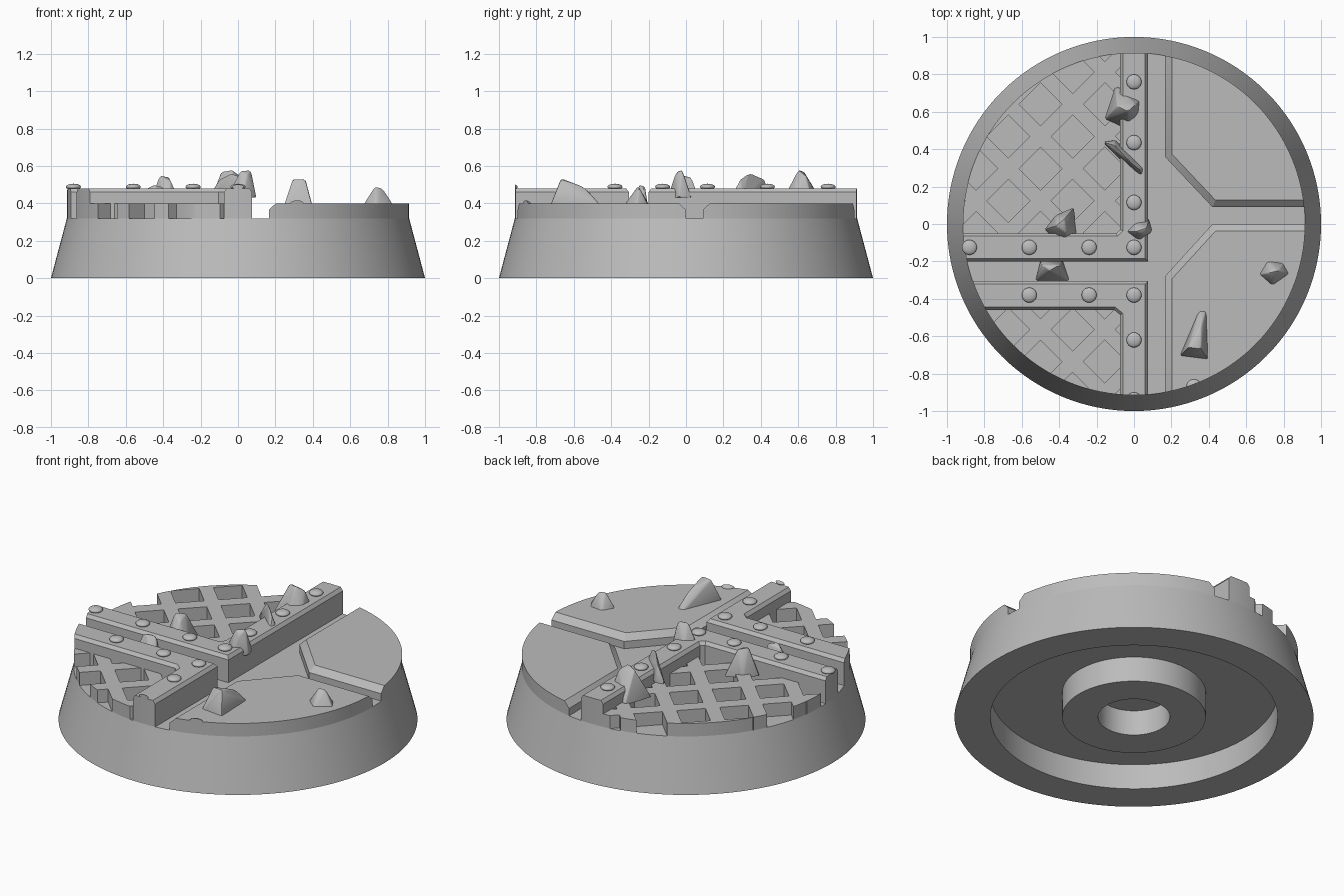
import bpy, bmesh, math
from mathutils import Vector

cube = bpy.data.objects.get("Cube")
if cube:
    bpy.data.objects.remove(cube, do_unlink=True)

grey = bpy.data.materials.new("plain grey")
grey.use_nodes = True
COLOUR = (0.5, 0.5, 0.5, 1)
grey.diffuse_color = COLOUR
grey.node_tree.nodes["Principled BSDF"].inputs["Base Color"].default_value = COLOUR

SEGS = 128
RIM = 0.915
FLOOR, PLATE, BEAM = 0.32, 0.40, 0.48


def make(name, bm):
    bmesh.ops.recalc_face_normals(bm, faces=bm.faces)
    mesh = bpy.data.meshes.new(name)
    bm.to_mesh(mesh)
    bm.free()
    obj = bpy.data.objects.new(name, mesh)
    bpy.context.collection.objects.link(obj)
    mesh.materials.append(grey)
    return obj


def activate(obj):
    bpy.ops.object.select_all(action='DESELECT')
    obj.select_set(True)
    bpy.context.view_layer.objects.active = obj


def smooth(obj, degrees=30):
    activate(obj)
    bpy.ops.object.shade_smooth_by_angle(angle=math.radians(degrees))


def boolean(obj, cutter, operation):
    mod = obj.modifiers.new("cut", 'BOOLEAN')
    mod.object, mod.operation, mod.solver = cutter, operation, 'EXACT'
    activate(obj)
    bpy.ops.object.modifier_apply(modifier=mod.name)


def loft(bm, rings):
    """Closed solid through rings of equal point count."""
    rows = [[bm.verts.new(p) for p in ring] for ring in rings]
    n = len(rows[0])
    for a, b in zip(rows, rows[1:]):
        for i in range(n):
            j = (i + 1) % n
            bm.faces.new((a[i], a[j], b[j], b[i]))
    bm.faces.new(rows[0][::-1])
    bm.faces.new(rows[-1])


def inset(points, d):
    """Mitred inward offset of a counter-clockwise outline."""
    pts = [Vector(p) for p in points]
    out = []
    for i, p in enumerate(pts):
        e1 = (p - pts[i - 1]).normalized()
        e2 = (pts[(i + 1) % len(pts)] - p).normalized()
        n1, n2 = Vector((-e1.y, e1.x)), Vector((-e2.y, e2.x))
        out.append(p + (n1 + n2) * (d / (1 + n1.dot(n2))))
    return out


def chamfered(name, outline, top, chamfer, drop):
    """Plate with a chamfered top edge, trimmed to the round rim."""
    bm = bmesh.new()
    inner = inset(outline, chamfer)
    loft(bm, [[(x, y, FLOOR - 0.02) for x, y in outline],
              [(x, y, top - drop) for x, y in outline],
              [(x, y, top) for x, y in inner]])
    obj = make(name, bm)
    boolean(obj, rim_cutter, 'INTERSECT')
    smooth(obj)
    return obj


# Round trimming helper
bm = bmesh.new()
circle = [(RIM * math.cos(math.tau * i / SEGS), RIM * math.sin(math.tau * i / SEGS))
          for i in range(SEGS)]
loft(bm, [[(x, y, z) for x, y in circle] for z in (0.2, 0.8)])
rim_cutter = make("rim_cutter", bm)
rim_cutter.hide_render = True

# Turned base with hollow underside and a ringed boss
profile = [(0, .155), (.2, .155), (.2, 0), (.4, 0), (.4, .155), (.8, .155),
           (.8, 0), (1, 0), (RIM, FLOOR), (0, FLOOR)]
bm = bmesh.new()
verts = [bm.verts.new((r, 0, z)) for r, z in profile]
edges = [bm.edges.new(pair) for pair in zip(verts, verts[1:])]
bmesh.ops.spin(bm, geom=verts + edges, axis=(0, 0, 1), cent=(0, 0, 0),
               angle=math.tau, steps=SEGS)
bmesh.ops.remove_doubles(bm, verts=bm.verts, dist=1e-4)
smooth(make("round_base", bm))

# Floor slabs either side of the forked trench
FAR = 1.1
chamfered("back_slab", [(.165, FAR), (.165, .36), (.42, .09), (FAR, .09), (FAR, FAR)],
          PLATE, 0.037, 0.035)
chamfered("front_slab", [(.165, -FAR), (FAR, -FAR), (FAR, 0), (.42, 0), (.165, -.28)],
          PLATE, 0.037, 0.035)

# L-shaped girders
W = 0.075
chamfered("back_girder", [(-FAR, -.2), (W, -.2), (W, FAR), (-W, FAR), (-W, -.03),
                          (-W - .02, -.05), (-FAR, -.05)], BEAM, 0.015, 0.02)
chamfered("front_girder", [(-FAR, -.46), (-W - .03, -.46), (-W, -.485), (-W, -FAR),
                           (W, -FAR), (W, -.305), (-FAR, -.305)], BEAM, 0.015, 0.02)

# Diamond gratings
bm = bmesh.new()
STEP, HALF = 0.172, 0.115
for i in range(-6, 5):
    for j in range(-10, 4):
        if (i + j) % 2 == 0:
            cx, cy = -0.5 + i * STEP, 0.64 + j * STEP
            diamond = [(cx + HALF, cy), (cx, cy + HALF), (cx - HALF, cy), (cx, cy - HALF)]
            loft(bm, [[(x, y, z) for x, y in diamond] for z in (0.2, 0.6)])
grate_cutter = make("grate_cutter", bm)
grate_cutter.hide_render = True
for name, y0, y1 in (("back_grating", -.12, FAR), ("front_grating", -FAR, -.4)):
    bm = bmesh.new()
    box = [(-FAR, y0), (0, y0), (0, y1), (-FAR, y1)]
    loft(bm, [[(x, y, z) for x, y in box] for z in (FLOOR - 0.02, PLATE)])
    grating = make(name, bm)
    boolean(grating, rim_cutter, 'INTERSECT')
    boolean(grating, grate_cutter, 'DIFFERENCE')
    smooth(grating)

# Rivets
rivets = [(0, .76), (0, .435), (0, .115), (0, -.125), (-.24, -.125), (-.56, -.125),
          (-.88, -.125), (-.56, -.38), (-.24, -.38), (0, -.38), (0, -.62),
          (0, -.94), (.32, -.87)]
for x, y in rivets:
    bm = bmesh.new()
    bmesh.ops.create_uvsphere(bm, u_segments=24, v_segments=12, radius=0.04)
    bmesh.ops.scale(bm, verts=bm.verts, vec=(1, 1, 0.42))
    z = PLATE if x > 0 else BEAM + 0.008
    bmesh.ops.translate(bm, verts=bm.verts, vec=(x, y, z))
    rivet = make("rivet", bm)
    if math.hypot(x, y) > 0.92:
        boolean(rivet, rim_cutter, 'INTERSECT')
    smooth(rivet, 40)


# Rubble: hull of a foot outline and a few peak points
def rock(name, z, foot, peaks):
    bm = bmesh.new()
    for x, y in foot:
        bm.verts.new((x, y, z))
    for p in peaks:
        bm.verts.new(p)
    hull = bmesh.ops.convex_hull(bm, input=bm.verts)
    bmesh.ops.delete(bm, geom=list(set(hull["geom_interior"] + hull["geom_unused"])),
                     context='VERTS')
    bmesh.ops.bevel(bm, geom=bm.edges[:], offset=0.008, segments=2, affect='EDGES',
                    profile=0.5, clamp_overlap=True)
    smooth(make(name, bm), 35)


rock("girder_rock_back", .39, [(-.16, .56), (-.1, .74), (.05, .68), (.04, .55), (-.03, .5)],
     [(-.09, .63, .57), (-.03, .6, .58), (.01, .64, .55)])
rock("girder_shard", .42, [(-.17, .44), (-.1, .45), (.07, .3), (.05, .23), (-.04, .31)],
     [(-.1, .42, .53), (-.03, .34, .565), (.03, .29, .53)])
rock("grating_rock", .38, [(-.48, -.03), (-.38, -.13), (-.3, -.06), (-.32, .09), (-.42, .05)],
     [(-.42, -.01, .55), (-.37, .03, .54), (-.36, -.05, .52)])
rock("corner_rock", .43, [(-.06, -.04), (.02, -.1), (.1, -.04), (.08, .03), (.0, .02)],
     [(.01, -.04, .575), (.07, -.02, .58), (.05, -.06, .55)])
rock("trench_rock", .3, [(-.53, -.31), (-.34, -.31), (-.38, -.19), (-.5, -.19)],
     [(-.49, -.22, .48), (-.4, -.22, .49), (-.45, -.25, .5)])
rock("slab_shard", .38, [(.24, -.71), (.4, -.73), (.39, -.45), (.35, -.45)],
     [(.29, -.66, .53), (.36, -.67, .53), (.36, -.54, .485)])
rock("slab_rock", .38, [(.66, -.27), (.74, -.34), (.84, -.27), (.8, -.2), (.71, -.19)],
     [(.73, -.26, .49), (.77, -.25, .485)])

for helper in (rim_cutter, grate_cutter):
    bpy.data.objects.remove(helper, do_unlink=True)
